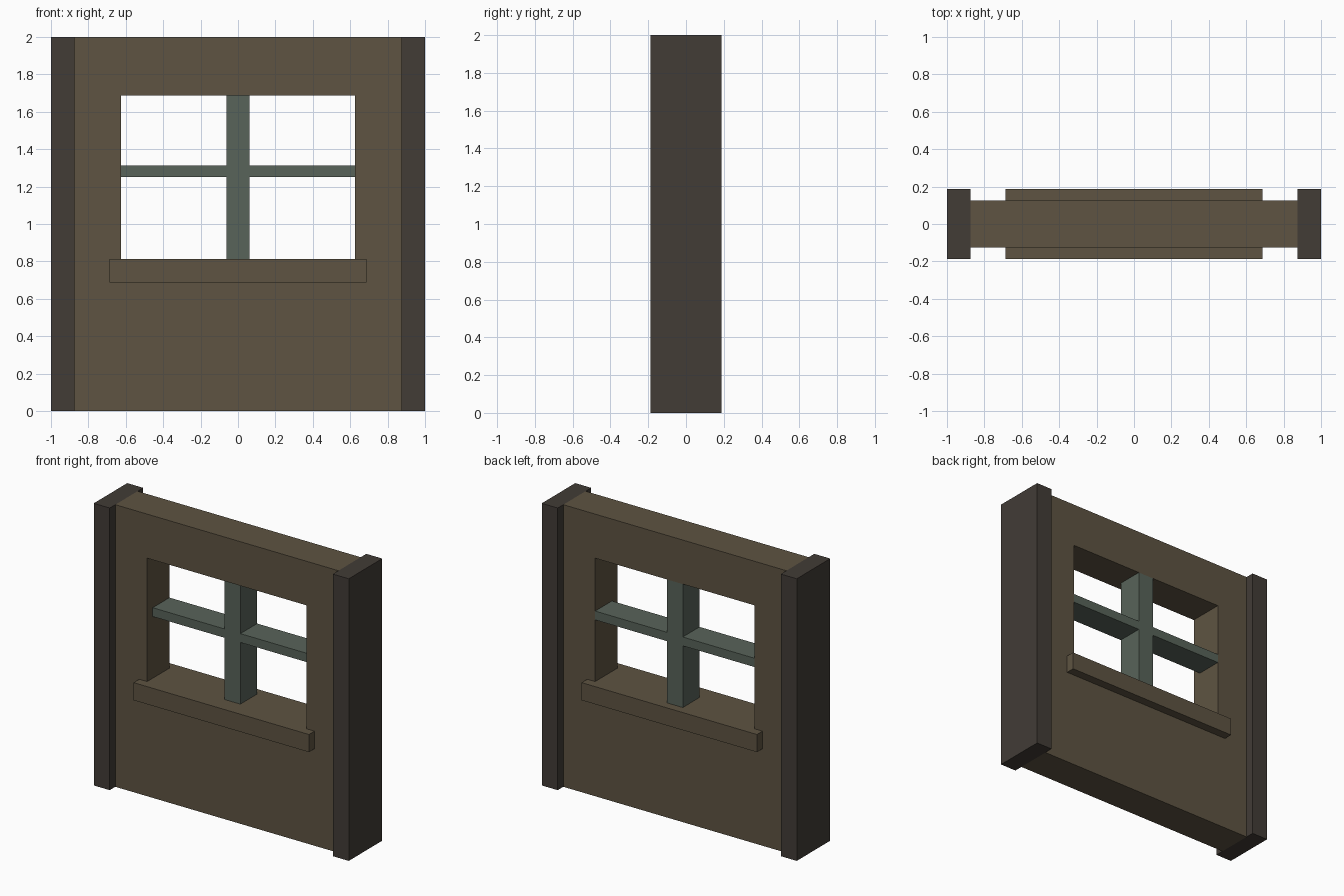
import bpy
import bmesh

cube = bpy.data.objects.get("Cube")
if cube:
    bpy.data.objects.remove(cube, do_unlink=True)


def material(name, rgb):
    mat = bpy.data.materials.new(name)
    mat.use_nodes = True
    color = (*rgb, 1.0)
    mat.diffuse_color = color
    bsdf = mat.node_tree.nodes["Principled BSDF"]
    bsdf.inputs["Base Color"].default_value = color
    bsdf.inputs["Roughness"].default_value = 0.9
    return mat


WALL = material("brown wall", (0.112, 0.088, 0.054))
POST = material("dark timber", (0.054, 0.045, 0.037))
BAR = material("grey green bars", (0.098, 0.126, 0.101))


def add_object(name, bm, mat):
    mesh = bpy.data.meshes.new(name)
    bmesh.ops.recalc_face_normals(bm, faces=bm.faces)
    bm.to_mesh(mesh)
    bm.free()
    mesh.materials.append(mat)
    obj = bpy.data.objects.new(name, mesh)
    bpy.context.collection.objects.link(obj)
    return obj


def box(name, x, y, z, mat, mirrored=False):
    """Box from (min, max) pairs, optionally mirrored across x = 0."""
    bm = bmesh.new()
    bmesh.ops.create_cube(bm, size=1.0)
    for v in bm.verts:
        for i, (low, high) in enumerate((x, y, z)):
            v.co[i] = high if v.co[i] > 0 else low
    obj = add_object(name, bm, mat)
    if mirrored:
        mod = obj.modifiers.new("Mirror", "MIRROR")
        mod.use_mirror_merge = False
    return obj


def framed_panel(name, outer, inner, depth, mat):
    """Rectangular panel with a rectangular opening; rects are x0, x1, z0, z1."""
    bm = bmesh.new()
    rings = []
    for x0, x1, z0, z1 in (outer, inner):
        rings.append([bm.verts.new((x, -depth / 2, z))
                      for x, z in ((x0, z0), (x1, z0), (x1, z1), (x0, z1))])
    out, inn = rings
    faces = [bm.faces.new((out[i], out[(i + 1) % 4], inn[(i + 1) % 4], inn[i]))
             for i in range(4)]
    # Keep the front faces and extrude a copy to the back
    result = bmesh.ops.extrude_face_region(bm, geom=faces, use_keep_orig=True)
    moved = [g for g in result["geom"] if isinstance(g, bmesh.types.BMVert)]
    bmesh.ops.translate(bm, verts=moved, vec=(0, depth, 0))
    return add_object(name, bm, mat)


# Wall; the sill fills the bottom strip of its opening
framed_panel("wall_panel", (-0.875, 0.875, 0, 2), (-0.625, 0.625, 0.75, 1.6875),
             0.25, WALL)
box("window_sill", (-0.6875, 0.6875), (-0.1875, 0.1875), (0.6875, 0.8125), WALL)

# Side posts
box("side_posts", (0.875, 1.0), (-0.1875, 0.1875), (0, 2), POST, mirrored=True)

# Window cross, set back from the front and flush with the back of the wall
box("window_upright", (-0.0625, 0.0625), (-0.0625, 0.125), (0.8125, 1.6875), BAR)
box("window_crossbars", (0.0625, 0.625), (-0.0625, 0.125), (1.25, 1.3125), BAR,
    mirrored=True)
